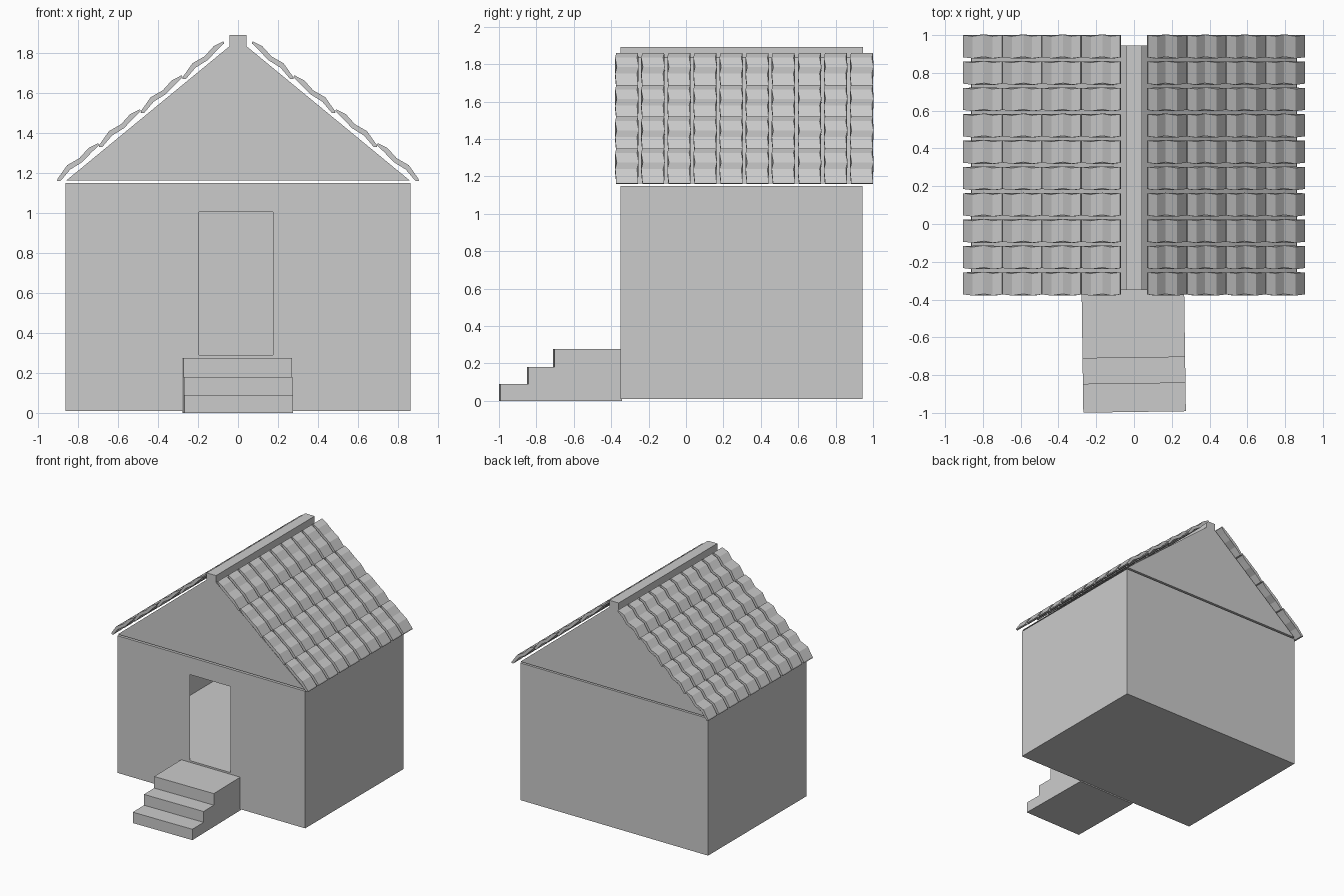
import bpy, bmesh, math
from mathutils import Matrix

if "Cube" in bpy.data.objects:
    bpy.data.objects.remove(bpy.data.objects["Cube"])


def mesh_object(name, verts, faces):
    me = bpy.data.meshes.new(name)
    me.from_pydata(verts, [], faces)
    bm = bmesh.new()
    bm.from_mesh(me)
    bmesh.ops.remove_doubles(bm, verts=bm.verts, dist=1e-5)
    bmesh.ops.recalc_face_normals(bm, faces=bm.faces)
    bm.to_mesh(me)
    bm.free()
    ob = bpy.data.objects.new(name, me)
    bpy.context.collection.objects.link(ob)
    return ob


def prism(name, a, b):
    """Join two matching closed outlines with sides and end caps."""
    n = len(a)
    faces = [(i, (i + 1) % n, (i + 1) % n + n, i + n) for i in range(n)]
    faces += [tuple(range(n)), tuple(range(2 * n - 1, n - 1, -1))]
    return mesh_object(name, a + b, faces)


W, Y0, Y1, Z0, Z1 = 0.863, -0.35, 0.943, 0.01, 1.15

# House walls: thin shell with a door opening in the front
verts, faces = [], []


def quad(*pts):
    faces.append(tuple(range(len(verts), len(verts) + 4)))
    verts.extend(pts)


xs, zs = [-W, -0.195, 0.175, W], [Z0, 0.29, 1.005, Z1]
for i in range(3):
    for k in range(3):
        if (i, k) != (1, 1):
            quad(*[(x, Y0, z) for x, z in ((xs[i], zs[k]), (xs[i + 1], zs[k]),
                                           (xs[i + 1], zs[k + 1]), (xs[i], zs[k + 1]))])
quad((-W, Y1, Z0), (W, Y1, Z0), (W, Y1, Z1), (-W, Y1, Z1))
for x in (-W, W):
    quad((x, Y0, Z0), (x, Y1, Z0), (x, Y1, Z1), (x, Y0, Z1))
for z in (Z0, Z1):
    quad((-W, Y0, z), (W, Y0, z), (W, Y1, z), (-W, Y1, z))
mesh_object("house_walls", verts, faces)

# Inside floor
mesh_object("floor", [(-W, Y0, 0.29), (W, Y0, 0.29), (W, Y1, 0.29), (-W, Y1, 0.29)],
            [(0, 1, 2, 3)])

# Gabled attic with the ridge beam
half = [(0.86, 1.163), (0.043, 1.835), (0.043, 1.892)]
outline = half + [(-x, z) for x, z in reversed(half)]
prism("gable_roof", [(x, Y0, z) for x, z in outline], [(x, Y1 + 0.003, z) for x, z in outline])

# Front steps, turned very slightly
steps = [(-0.995, 0), (-0.995, 0.09), (-0.845, 0.09), (-0.845, 0.18),
         (-0.708, 0.18), (-0.708, 0.276), (-0.345, 0.276), (-0.345, 0)]
ob = prism("front_steps", [(-0.273, y, z) for y, z in steps], [(0.27, y, z) for y, z in steps])
pivot = Matrix.Translation((0, -0.67, 0))
ob.data.transform(pivot @ Matrix.Rotation(math.radians(0.8), 4, 'Z') @ pivot.inverted())

# Roof tile: wavy section with gently wavy sides, repeated and mirrored
tile = [(0.073, 1.86), (0.122, 1.835), (0.167, 1.785), (0.228, 1.75), (0.276, 1.682),
        (0.278, 1.672), (0.262, 1.67), (0.213, 1.728), (0.153, 1.765), (0.108, 1.812),
        (0.069, 1.85)]
wave = [0, -0.006, 0.003, -0.006, 0, 0, 0, -0.006, 0.003, -0.006, 0]
tiles = prism("roof_tiles",
              [(x, -0.373 + w, z) for (x, z), w in zip(tile, wave)],
              [(x, -0.256 + w, z) for (x, z), w in zip(tile, wave)])
for count, step in ((10, (0, 0.1395, 0)), (4, (0.209, 0, -0.17))):
    m = tiles.modifiers.new("repeat", 'ARRAY')
    m.count = count
    m.use_relative_offset = False
    m.use_constant_offset = True
    m.constant_offset_displace = step
m = tiles.modifiers.new("mirror", 'MIRROR')
m.use_axis = (True, False, False)
